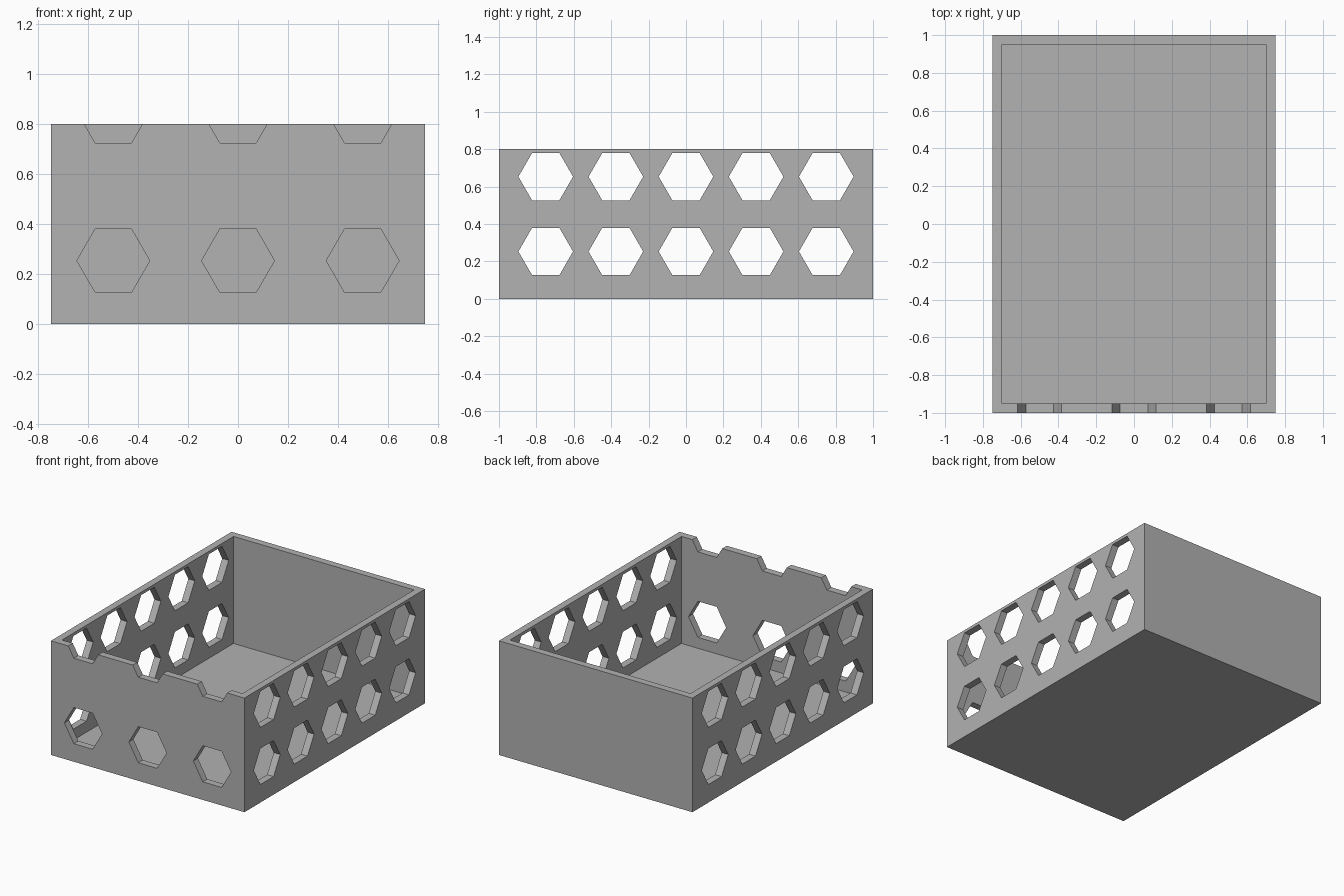
import bpy
import bmesh
from math import pi
from mathutils import Matrix, Vector

default_cube = bpy.data.objects.get("Cube")
if default_cube:
    bpy.data.objects.remove(default_cube, do_unlink=True)

WIDTH, LENGTH, HEIGHT, WALL = 1.5, 2.0, 0.8, 0.05
HEX_RADIUS = 0.146
LOW_ROW, HIGH_ROW, RIM_ROW = 0.253, 0.653, 0.852

grey = bpy.data.materials.new("plain grey")
grey.use_nodes = True
colour = (0.445, 0.445, 0.445, 1)
grey.diffuse_color = colour
grey.node_tree.nodes["Principled BSDF"].inputs["Base Color"].default_value = colour


def make_object(name, bm):
    mesh = bpy.data.meshes.new(name)
    bmesh.ops.recalc_face_normals(bm, faces=bm.faces)
    bm.to_mesh(mesh)
    bm.free()
    mesh.materials.append(grey)
    obj = bpy.data.objects.new(name, mesh)
    bpy.context.collection.objects.link(obj)
    return obj


def box(name, size, bottom):
    bm = bmesh.new()
    place = Matrix.Translation((0, 0, bottom + size[2] / 2))
    bmesh.ops.create_cube(bm, size=1, matrix=place @ Matrix.Diagonal((*size, 1)))
    return make_object(name, bm)


def add_hex_prism(bm, centre, direction, depth):
    """Hexagonal prism along a horizontal direction, with flat top and bottom."""
    turn = Vector(direction).to_track_quat('Z', 'Y').to_matrix().to_4x4()
    # a corner of the hexagon points sideways
    bmesh.ops.create_cone(bm, cap_ends=True, segments=6, radius1=HEX_RADIUS,
                          radius2=HEX_RADIUS, depth=depth,
                          matrix=Matrix.Translation(centre) @ turn
                          @ Matrix.Rotation(pi / 2, 4, 'Z'))


def cut(target, cutter):
    modifier = target.modifiers.new(cutter.name, 'BOOLEAN')
    modifier.operation = 'DIFFERENCE'
    modifier.solver = 'EXACT'
    modifier.object = cutter
    bpy.context.view_layer.objects.active = target
    bpy.ops.object.modifier_apply(modifier=modifier.name)
    bpy.data.objects.remove(cutter, do_unlink=True)


# Open tray: outer block minus the cavity
tray = box("open_box", (WIDTH, LENGTH, HEIGHT), 0)
cut(tray, box("cavity", (WIDTH - 2 * WALL, LENGTH - 2 * WALL, HEIGHT), WALL))

# Two rows of hexagonal holes through both side walls
bm = bmesh.new()
for column in range(-2, 3):
    for z in (LOW_ROW, HIGH_ROW):
        add_hex_prism(bm, (0, column * 0.375, z), (1, 0, 0), WIDTH + 0.2)
cut(tray, make_object("side_holes", bm))

# Holes in the front wall, and notches where the upper row meets the rim
bm = bmesh.new()
for column in range(-1, 2):
    for z in (LOW_ROW, RIM_ROW):
        add_hex_prism(bm, (column * 0.5, -(LENGTH - WALL) / 2, z), (0, 1, 0), WALL + 0.04)
cut(tray, make_object("front_holes", bm))
